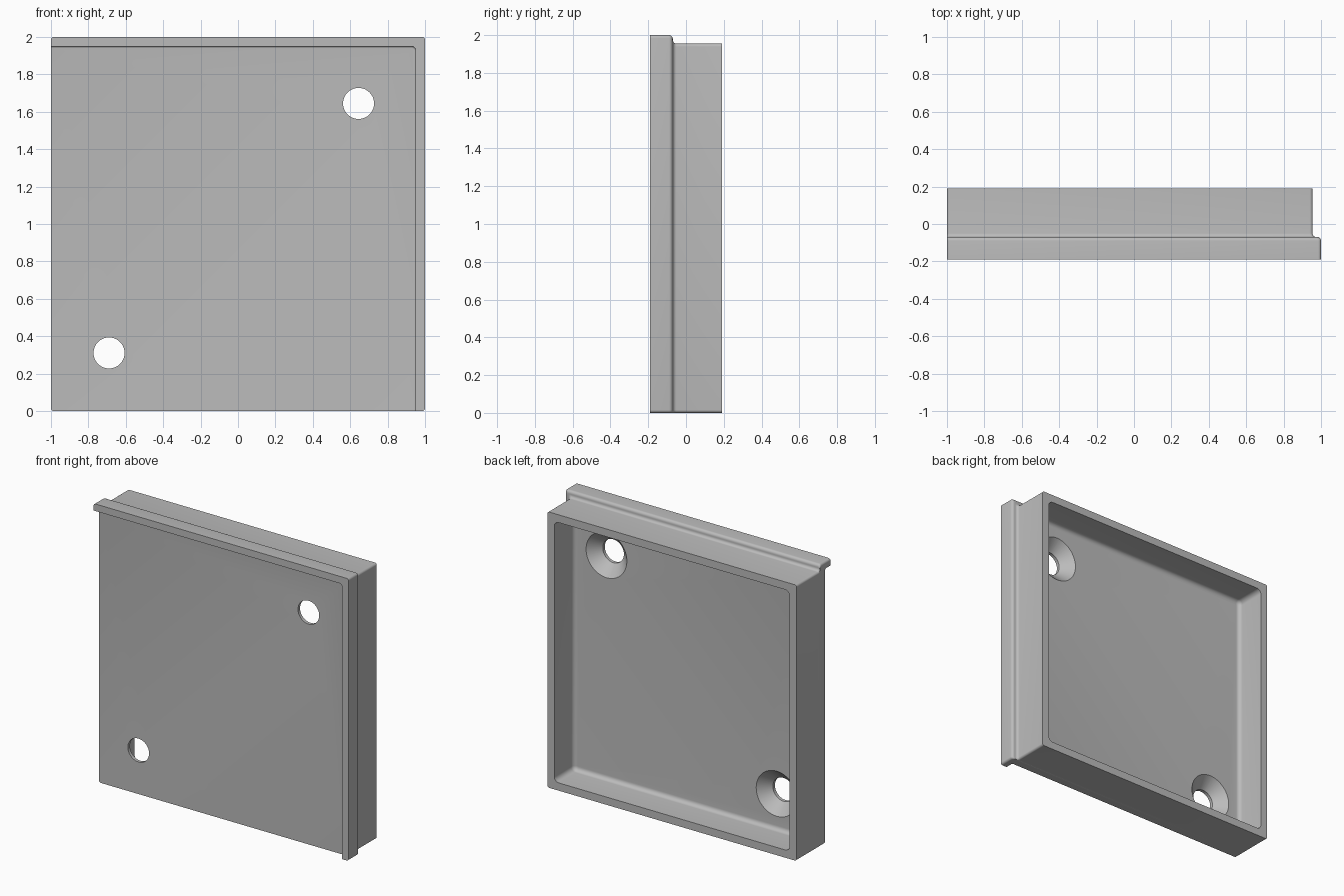
import bpy, bmesh
from math import sin, cos, pi

if "Cube" in bpy.data.objects:
    bpy.data.objects.remove(bpy.data.objects["Cube"], do_unlink=True)

grey = bpy.data.materials.new("plain grey")
grey.use_nodes = True
GREY = (0.5, 0.5, 0.5, 1)
grey.diffuse_color = GREY
grey.node_tree.nodes["Principled BSDF"].inputs["Base Color"].default_value = GREY

FRONT, BACK, PLATE, FLOOR, STEP = -0.19, 0.19, -0.13, -0.03, -0.07
SIDE, TOP = 0.955, 1.955      # outer faces of the tray walls
LIP, WALL = 0.045, 0.055      # flange overhang and wall thickness
ARC = [i / 6 * pi / 2 for i in range(7)]


def rounded_ring(y, x0, x1, z0, z1, r):
    """Rounded rectangle facing along y."""
    corners = [(x1 - r, z1 - r), (x0 + r, z1 - r), (x0 + r, z0 + r), (x1 - r, z0 + r)]
    return [(cx + r * cos(a + k * pi / 2), y, cz + r * sin(a + k * pi / 2))
            for k, (cx, cz) in enumerate(corners) for a in ARC]


def circle_ring(y, cx, cz, r, n=48):
    return [(cx + r * cos(2 * pi * i / n), y, cz + r * sin(2 * pi * i / n)) for i in range(n)]


def loft(name, rings):
    """Closed solid through a list of rings with equal point counts."""
    bm = bmesh.new()
    rows = [[bm.verts.new(p) for p in ring] for ring in rings]
    for a, b in zip(rows, rows[1:]):
        for i in range(len(a)):
            j = (i + 1) % len(a)
            bm.faces.new((a[i], a[j], b[j], b[i]))
    bm.faces.new(rows[0])
    bm.faces.new(rows[-1])
    bmesh.ops.recalc_face_normals(bm, faces=bm.faces)
    mesh = bpy.data.meshes.new(name)
    bm.to_mesh(mesh)
    bm.free()
    mesh.materials.append(grey)
    obj = bpy.data.objects.new(name, mesh)
    bpy.context.collection.objects.link(obj)
    return obj


def outer(d, y):
    return rounded_ring(y, -1, SIDE + d, 0, TOP + d, 0.016)


def inner(inset, y):
    w = WALL + inset
    return rounded_ring(y, -1 + w, SIDE - w, w, TOP - w, 0.035 - inset)


# Tray with stepped flange on two sides and a hollow open back
f, c = 0.02, 0.03
rings = [outer(LIP, FRONT)]
rings += [outer(LIP - f + f * cos(a), STEP - f + f * sin(a)) for a in ARC]
rings += [outer(f - f * sin(a), STEP + f - f * cos(a)) for a in ARC]
rings += [outer(0, BACK), inner(0, BACK)]
rings += [inner(c - c * cos(a), FLOOR + c - c * sin(a)) for a in ARC]
tray = loft("tray", rings)

# Front recess that leaves the raised lip along the top and left
g = 0.01


def recess(inset, y):
    return rounded_ring(y, -1.2, 0.95 - inset, -0.2, 1.95 - inset, 0.022 - inset)


cutters = [loft("front_recess_cutter",
                [recess(0, FRONT - 0.1)]
                + [recess(g - g * cos(a), PLATE - g + g * sin(a)) for a in ARC])]

# Two countersunk screw holes on the diagonal
HOLE, SINK = 0.083, 0.16
for s in (-1, 1):
    x, z = (SIDE - 1) / 2 + s * 0.667, TOP / 2 + s * 0.667
    cutters.append(loft("screw_hole_cutter", [
        circle_ring(PLATE - 0.03, x, z, HOLE),
        circle_ring(FLOOR - (SINK - HOLE), x, z, HOLE),
        circle_ring(FLOOR, x, z, SINK),
        circle_ring(FLOOR + 0.02, x, z, SINK)]))

bpy.context.view_layer.objects.active = tray
for cutter in cutters:
    cutter.hide_render = True
    mod = tray.modifiers.new("cut", 'BOOLEAN')
    mod.operation, mod.solver, mod.object = 'DIFFERENCE', 'EXACT', cutter
    bpy.ops.object.modifier_apply(modifier=mod.name)
    bpy.data.objects.remove(cutter, do_unlink=True)

# Smooth fillets, crisp edges
bpy.ops.object.select_all(action='DESELECT')
tray.select_set(True)
bpy.ops.object.shade_smooth_by_angle(angle=pi / 6)
